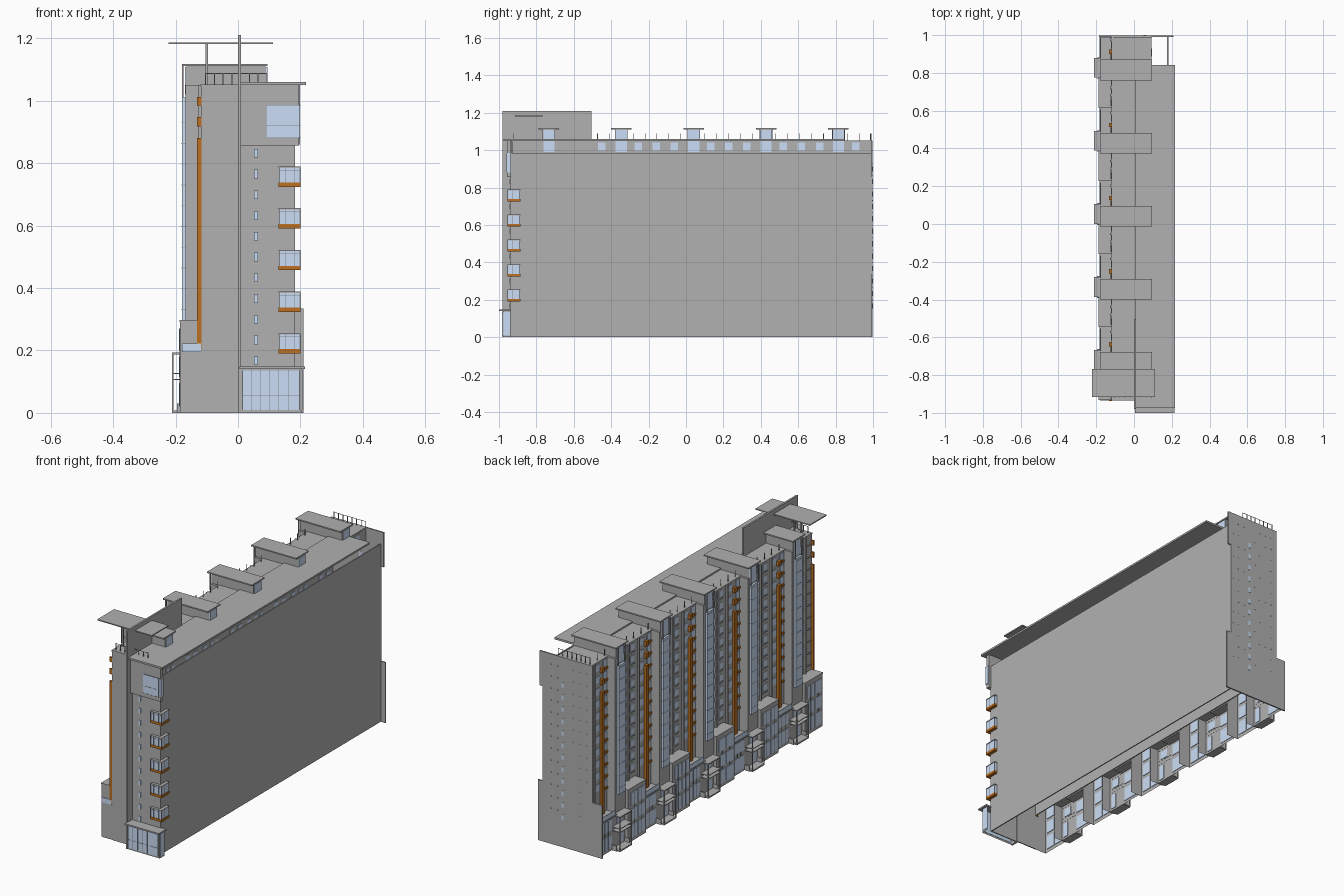
import bpy, bmesh

def mat(name, c):
    m = bpy.data.materials.new(name)
    m.diffuse_color = (*c, 1)
    return m

GREY = mat("concrete", (0.44, 0.44, 0.44))
GLASS = mat("glass", (0.60, 0.73, 0.92))
ORANGE = mat("orange_panel", (0.50, 0.16, 0.015))
DARK = mat("frame", (0.25, 0.26, 0.28))

def boxes(name, items, m=GREY, drop=()):
    """One object from boxes (x0,x1,y0,y1,z0,z1); drop removes faces by normal."""
    bm = bmesh.new()
    for x0, x1, y0, y1, z0, z1 in items:
        v = [bm.verts.new((x, y, z)) for z in (z0, z1)
             for x, y in ((x0, y0), (x1, y0), (x1, y1), (x0, y1))]
        quads = {"-z": (3, 2, 1, 0), "+z": (4, 5, 6, 7), "-y": (0, 1, 5, 4),
                 "+x": (1, 2, 6, 5), "+y": (2, 3, 7, 6), "-x": (3, 0, 4, 7)}
        for k, q in quads.items():
            if k not in drop:
                bm.faces.new([v[i] for i in q])
    finish(name, bm, m)

def finish(name, bm, m):
    me = bpy.data.meshes.new(name)
    bm.to_mesh(me)
    bm.free()
    me.materials.append(m)
    bpy.context.collection.objects.link(bpy.data.objects.new(name, me))

def profile_wall(name, pts, y, t):
    """Upright xz outline with thickness t along y."""
    bm = bmesh.new()
    f = bm.faces.new([bm.verts.new((x, y, z)) for x, z in pts])
    r = bmesh.ops.extrude_face_region(bm, geom=[f])
    bmesh.ops.translate(bm, vec=(0, t, 0), verts=[g for g in r["geom"] if isinstance(g, bmesh.types.BMVert)])
    bmesh.ops.recalc_face_normals(bm, faces=bm.faces)
    finish(name, bm, GREY)

FLOOR = 0.0665
BAYS = [0.815 - 0.387 * i for i in range(5)]

# Hollow tower shell, open underneath
boxes("east_wall", [(0.176, 0.182, -0.94, 0.992, 0, 0.985)])
boxes("front_wall", [(0.01, 0.18, -0.94, -0.934, 0, 1.05), (-0.118, 0.0, -0.935, -0.929, 0, 1.05)])
boxes("west_wall", [(-0.118, -0.112, -0.935, 0.992, 0.2, 1.05)])
boxes("west_roof", [(-0.12, 0.09, -0.935, 0.992, 1.045, 1.052)])
boxes("east_roof", [(0.005, 0.218, -0.975, 0.842, 1.05, 1.06)])
boxes("clerestory_wall", [(0.086, 0.092, -0.93, 0.992, 0.98, 1.05)])
boxes("clerestory_windows", [(0.084, 0.095, -0.47 + 0.097 * i, -0.43 + 0.097 * i, 0.998, 1.04)
                             for i in range(15)], GLASS)
profile_wall("back_wall", [(-0.185, 0), (0.21, 0), (0.21, 0.335), (0.182, 0.335), (0.182, 0.86), (0.198, 0.86),
                           (0.198, 1.052), (-0.125, 1.052), (-0.125, 0.295), (-0.185, 0.295)], 0.99, 0.008)
boxes("fin_wall", [(0, 0.01, -0.98, -0.93, 0, 1.21), (0, 0.01, -0.93, -0.505, 1.05, 1.21)])

# Small end windows and wall dots
end_z = [0.167 + FLOOR * i for i in range(13)]
boxes("end_windows", [(0.051, 0.064, y, y + 0.012, z - 0.014, z + 0.014)
                      for z in end_z[:-1] for y in (-0.945, 0.988)]
      + [(0.063, 0.076, -0.945, -0.933, 0.947, 0.975)], GLASS)
boxes("back_wall_dots", [(x - 0.003, x + 0.003, 0.99, 0.999, z + 0.03, z + 0.033)
                         for z in end_z for x in (-0.09, -0.05, -0.01, 0.02, 0.09, 0.13, 0.165)])

# Front corner bay windows
bz = [0.19 + 0.1335 * i for i in range(5)]
boxes("bay_glass", [(0.132, 0.198, -0.953, -0.888, z + 0.013, z + 0.062) for z in bz], GLASS)
boxes("bay_base", [(0.13, 0.2, -0.955, -0.886, z, z + 0.014) for z in bz], ORANGE)
boxes("bay_cap", [(0.13, 0.2, -0.955, -0.886, z + 0.061, z + 0.065) for z in bz])
boxes("bay_frames", [(x, x + 0.0015, -0.954, -0.952, z + 0.013, z + 0.062) for z in bz for x in (0.131, 0.15, 0.18, 0.198)]
      + [(0.197, 0.199, y, y + 0.0015, z + 0.013, z + 0.062) for z in bz for y in (-0.954, -0.93, -0.889)]
      + [(0.131, 0.2, -0.954, -0.952, z + 0.053, z + 0.0545) for z in bz], DARK)

# Glazed entrance hall
boxes("entrance_box", [(0.01, 0.205, -0.978, -0.935, 0, 0.14)], GREY, ("-z", "+y"))
boxes("entrance_glass", [(0.015, 0.197, -0.982, -0.976, 0.01, 0.135), (0.203, 0.207, -0.976, -0.94, 0.01, 0.135)], GLASS)
boxes("entrance_frames", [(x, x + 0.0015, -0.983, -0.981, 0.01, 0.135) for x in (0.014, 0.043, 0.072, 0.1, 0.13, 0.16, 0.196)]
      + [(0.014, 0.198, -0.983, -0.981, 0.055, 0.0565)], DARK)
boxes("entrance_canopy", [(0.005, 0.215, -1.0, -0.935, 0.141, 0.149)])

# Upper front box with corner window
boxes("upper_front_box", [(0.01, 0.196, -0.957, -0.935, 0.857, 1.05)])
boxes("upper_corner_glass", [(0.09, 0.199, -0.96, -0.938, 0.88, 0.985)], GLASS)
boxes("upper_corner_frames", [(x, x + 0.0015, -0.961, -0.959, 0.88, 0.985) for x in (0.089, 0.185, 0.197)]
      + [(0.089, 0.2, -0.961, -0.959, z, z + 0.0015) for z in (0.88, 0.92, 0.984)], DARK)

# Stair towers with penthouses and flat canopies
boxes("stair_tower", [(-0.168, -0.115, c - 0.045, c + 0.045, 0.2, 1.05) for c in BAYS], GREY, ("-z", "+x"))
boxes("stair_glass", [(-0.18, -0.167, c - 0.028, c + 0.028, 0.295, 1.01) for c in BAYS], GLASS)
boxes("stair_glass_bands", [(-0.181, -0.167, c - 0.0285, c + 0.0285, 0.33 + FLOOR * i, 0.332 + FLOOR * i)
                            for c in BAYS for i in range(11)])
boxes("penthouse", [(-0.166, 0.09, c - 0.033, c + 0.033, 0.985, 1.11) for c in BAYS])
boxes("penthouse_glass", [(x, x + 0.006, c - 0.03, c + 0.03, z, 1.108) for c in BAYS
                          for x, z in ((-0.17, 1.02), (0.088, 0.99))], GLASS)
boxes("penthouse_canopy", [(-0.18, 0.095, c - 0.055, c + 0.055, 1.111, 1.118) for c in BAYS])
boxes("canopy_posts", [(-0.18, -0.174, c + d - 0.003, c + d + 0.003, 1.01, 1.112) for c in BAYS for d in (-0.031, 0.031)])

# Orange strips, balconies and window columns on the west side
strip = [(-0.132, -0.116, c + 0.085, c + 0.108) for c in BAYS] + [(-0.132, -0.117, -0.937, -0.928)]
boxes("orange_strip", [(*s, z0, z1) for s in strip for z0, z1 in ((0.2, 0.88), (0.918, 0.948), (0.985, 1.012))], ORANGE)
levels = [0.335 + FLOOR * i for i in range(11)]
boxes("balcony_panels", [(-0.124, -0.116, c + 0.047, c + 0.085, z - 0.012, z) for c in BAYS for z in levels], ORANGE)
boxes("balcony_windows", [(-0.121, -0.11, c + 0.05, c + 0.082, z + 0.003, z + 0.042) for c in BAYS for z in levels], GLASS)
boxes("west_windows", [(-0.121, -0.11, c + d, c + d + w, z, z + 0.038) for c in BAYS for z in levels
                       for d, w in ((-0.08, 0.025), (-0.125, 0.025), (-0.19, 0.035), (0.115, 0.035))
                       if -0.92 < c + d], GLASS)
boxes("west_ledges", [(-0.124, -0.116, c - 0.19, c - 0.145, z - 0.008, z - 0.002) for c in BAYS for z in levels])
boxes("west_piers", [(-0.127, -0.116, c + d, c + d + 0.012, 0.22, 1.05) for c in BAYS for d in (-0.1, -0.14, 0.155)])

# Podium houses along the west side, open underneath
boxes("podium_tall", [(-0.185, -0.114, c - 0.2, c - 0.045, 0, 0.295) for c in BAYS], GREY, ("-z", "+x"))
boxes("podium_low", [(-0.165, -0.114, c - 0.045, min(c + 0.187, 0.99), 0, 0.2) for c in BAYS], GREY, ("-z", "+x"))
boxes("podium_roof", [(-0.187, -0.115, c - 0.2, c - 0.04, 0.291, 0.297) for c in BAYS])
boxes("podium_windows", [(-0.188, -0.182, c + y, c + y + 0.058, z, z + h) for c in BAYS
                         for y in (-0.187, -0.121) for z, h in ((0.02, 0.075), (0.115, 0.065), (0.2, 0.07))]
      + [(-0.168, -0.162, c + y, c + y + w, z, z + h) for c in BAYS
         for y, w, z, h in ((-0.03, 0.035, 0.012, 0.08), (0.075, 0.09, 0.015, 0.075), (0.075, 0.09, 0.115, 0.06), (-0.02, 0.05, 0.13, 0.045))], GLASS)
boxes("podium_mullions", [(-0.189, -0.187, c + y, c + y + 0.0015, 0.02, 0.27) for c in BAYS for y in (-0.158, -0.092)]
      + [(-0.169, -0.167, c + y, c + y + 0.0015, 0.015, 0.175) for c in BAYS for y in (0.105, 0.135)], DARK)
boxes("terrace_glass_rail", [(-0.18, -0.176, c + 0.06, c + 0.18, 0.195, 0.222) for c in BAYS]
      + [(-0.18, -0.118, y, y + 0.003, 0.195, 0.222) for y in (-0.938, BAYS[0] + 0.17)], GLASS)
boxes("terrace_slab", [(-0.182, -0.115, c + 0.05, min(c + 0.187, 0.99), 0.19, 0.197) for c in BAYS])

# Entry porches
boxes("porch_slabs", [(-0.212, -0.164, c - 0.04, c + 0.065, z, z + t) for c in BAYS
                      for z, t in ((0, 0.008), (0.105, 0.004), (0.124, 0.004), (0.187, 0.006))])
boxes("porch_posts", [(-0.212, -0.207, c + d, c + d + 0.005, 0, 0.19) for c in BAYS for d in (-0.04, 0.06)])
boxes("porch_side_walls", [(-0.195, -0.165, c + d, c + d + 0.004, 0, 0.03) for c in BAYS for d in (-0.045, 0.066)])

# High flat canopy beside the fin
boxes("high_canopy", [(-0.222, 0.112, -0.915, -0.768, 1.181, 1.187)])
boxes("high_canopy_columns", [(-0.104, -0.096, y, y + 0.008, 1.05, 1.182) for y in (-0.87, -0.81)])

# Roof railings
ys = [-0.92 + 0.0636 * i for i in range(31)]
xs = [-0.105 + 0.028 * i for i in range(8)]
boxes("rail_posts", [(-0.106, -0.103, y, y + 0.003, 1.05, 1.088) for y in ys]
      + [(x, x + 0.003, y, y + 0.003, 1.05, 1.088) for x in xs for y in (-0.922, 0.985)])
boxes("rail_bars", [(-0.106, 0.092, y, y + 0.0015, 1.086, 1.088) for y in (-0.922, 0.985)])
